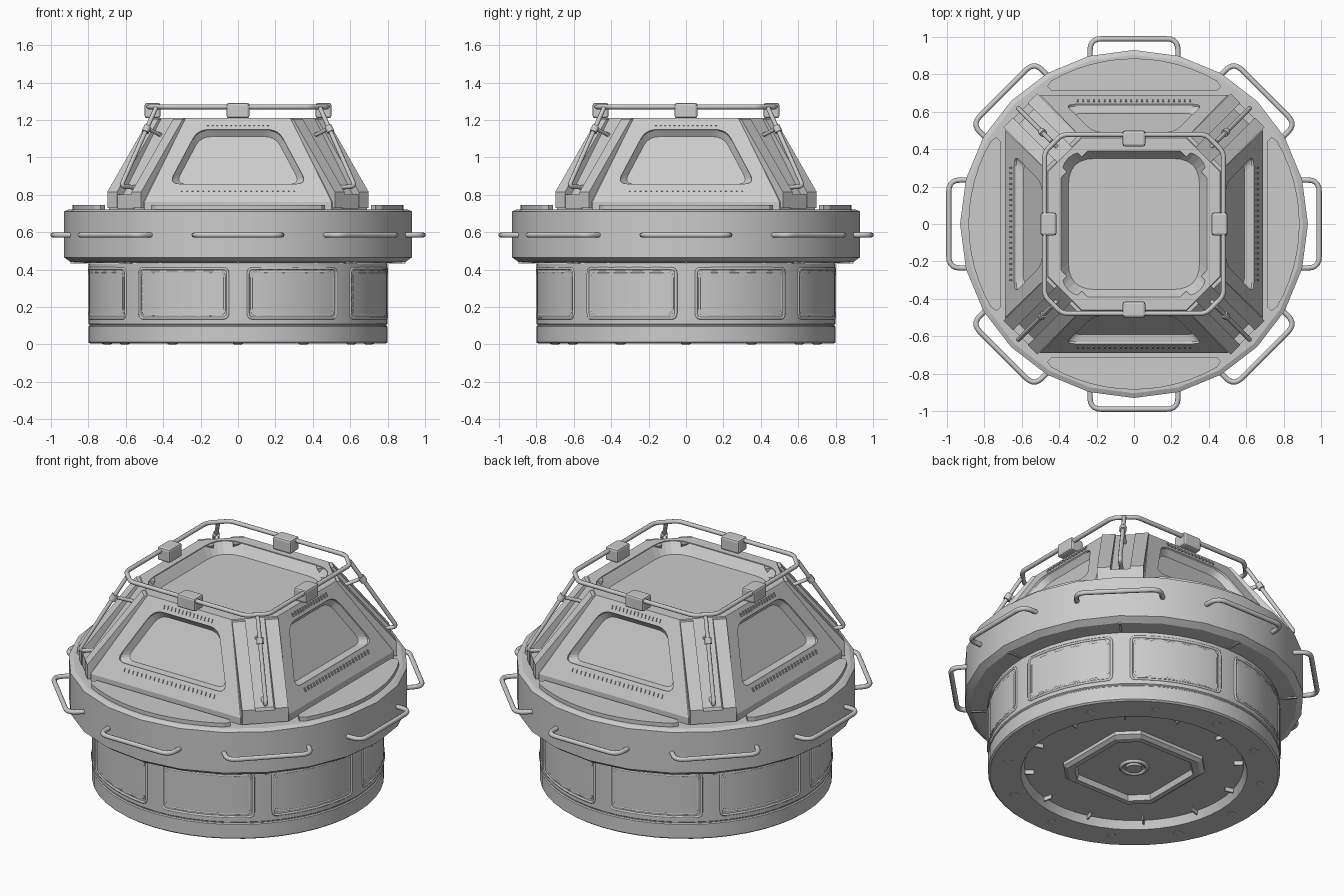
import bpy, bmesh
from math import sin, cos, pi, radians, sqrt
from mathutils import Vector, Matrix

if "Cube" in bpy.data.objects:
    bpy.data.objects.remove(bpy.data.objects["Cube"])


def spin(k, n):
    return Matrix.Rotation(2 * pi * k / n, 4, 'Z')


def loft(name, loops, M=Matrix(), smooth=None):
    """Skin equal-length closed loops and cap both ends."""
    bm = bmesh.new()
    rings = [[bm.verts.new(M @ Vector(p)) for p in l] for l in loops]
    n = len(rings[0])
    for a, b in zip(rings, rings[1:]):
        for i in range(n):
            j = (i + 1) % n
            bm.faces.new((a[i], a[j], b[j], b[i]))
    bm.faces.new(rings[0])
    bm.faces.new(rings[-1])
    bmesh.ops.recalc_face_normals(bm, faces=bm.faces)
    me = bpy.data.meshes.new(name)
    bm.to_mesh(me)
    bm.free()
    ob = bpy.data.objects.new(name, me)
    bpy.context.collection.objects.link(ob)
    if smooth:
        bpy.ops.object.select_all(action='DESELECT')
        bpy.context.view_layer.objects.active = ob
        ob.select_set(True)
        bpy.ops.object.shade_smooth_by_angle(angle=radians(smooth))
    return ob


def lathe(name, profile, n, M=Matrix(), smooth=30):
    return loft(name, [[(r * cos(2 * pi * i / n), r * sin(2 * pi * i / n), z)
                        for i in range(n)] for r, z in profile], M, smooth)


def at(pts, z):
    return [(p[0], p[1], z) for p in pts]


def fillet(pts, r, seg=5, closed=True):
    """Round the corners of a point list."""
    pts = [Vector(p) for p in pts]
    n, out = len(pts), []
    for i, p in enumerate(pts):
        if not closed and i in (0, n - 1):
            out.append(p)
            continue
        a = p + (pts[i - 1] - p).normalized() * r
        b = p + (pts[(i + 1) % n] - p).normalized() * r
        for s in range(seg + 1):
            t = s / seg
            out.append(a * (1 - t) ** 2 + p * 2 * t * (1 - t) + b * t * t)
    return out


def tube(name, pts, r, M=Matrix(), closed=False, res=2):
    cu = bpy.data.curves.new(name, 'CURVE')
    cu.dimensions = '3D'
    cu.bevel_depth, cu.bevel_resolution, cu.use_fill_caps = r, res, True
    sp = cu.splines.new('POLY')
    sp.points.add(len(pts) - 1)
    for q, p in zip(sp.points, pts):
        q.co = (*(M @ Vector(p)), 1)
    sp.use_cyclic_u = closed
    ob = bpy.data.objects.new(name, cu)
    bpy.context.collection.objects.link(ob)
    return ob


def box(name, c, s, M=Matrix(), bevel=0):
    x, y = s[0] / 2, s[1] / 2
    sq = [(c[0] - x, c[1] - y), (c[0] + x, c[1] - y), (c[0] + x, c[1] + y), (c[0] - x, c[1] + y)]
    ob = loft(name, [at(sq, c[2] - s[2] / 2), at(sq, c[2] + s[2] / 2)], M)
    if bevel:
        m = ob.modifiers.new('bevel', 'BEVEL')
        m.width, m.segments = bevel, 2
    return ob


def cut(ob, cutter):
    m = ob.modifiers.new('cut', 'BOOLEAN')
    m.object, m.operation, m.solver = cutter, 'DIFFERENCE', 'EXACT'
    bpy.context.view_layer.objects.active = ob
    bpy.ops.object.modifier_apply(modifier=m.name)
    bpy.data.objects.remove(cutter)


def octagon(a, b):
    return [(b, -a), (a, -b), (a, b), (b, a), (-b, a), (-a, b), (-a, -b), (-b, -a)]


def square(a):
    return [(-a, -a), (a, -a), (a, a), (-a, a)]


# base drum with recessed underside
lathe('base_drum', [(.60, .05), (.62, .004), (.79, .004), (.80, .012), (.80, .095), (.794, .1),
                    (.794, .105), (.80, .11), (.80, .43), (.79, .445)], 48)
# drum side panel frames
for k in range(8):
    mid = pi / 8 + k * pi / 4
    for w, z0, z1, r, d in ((.325, .14, .405, .797, .008), (.302, .158, .387, .794, .007)):
        rect = [(-w, z0), (0, z0), (w, z0), (w, z1), (0, z1), (-w, z1)]
        path = []
        loop = fillet(rect, .03, 4)
        for i, p in enumerate(loop):
            q = loop[(i + 1) % len(loop)]
            path += [p.lerp(q, t / 4) for t in range(4)] if (q - p).length > .1 else [p]
        tube('drum_panel_frame', [(r * cos(mid + p.x), r * sin(mid + p.x), p.y) for p in path],
             d, closed=True, res=1)
# underside bolts and small ribs
for k in range(12):
    lathe('base_bolt', [(.026, .02), (.026, .002), (.018, 0)], 12, spin(k, 12) @ Matrix.Translation((.7, 0, 0)))
    box('underside_rib', (.575, 0, .04), (.05, .008, .03), spin(k + .5, 12))
# underside hatch frame and central boss
hatch = loft('hatch_frame', [at(octagon(.32, .22), .06), at(octagon(.32, .22), .03), at(octagon(.30, .205), .015)])
cut(hatch, loft('hatch_cutter', [at(octagon(.26, .175), .045), at(octagon(.275, .185), 0)]))
tube('hatch_boss_ring', [(.07 * cos(i * pi / 12), .07 * sin(i * pi / 12), .042) for i in range(24)], .012, closed=True)
lathe('hatch_boss', [(.045, .05), (.045, .03), (.03, .03)], 24)

# wide collar
lathe('collar', [(.80, .435), (.895, .44), (.93, .465), (.93, .71), (.905, .722), (.89, .722)], 24, smooth=25)
for k in range(8):
    box('collar_under_rib', (.85, 0, .437), (.09, .012, .012), spin(k, 8))
# grab handles around the collar
grip = fillet([(.88, -.235, .585), (.99, -.235, .585), (.99, .235, .585), (.88, .235, .585)], .06, 5, False)
for k in range(8):
    tube('collar_handle', grip, .014, spin(k, 8))
# crescent deck plates
arc = [(.885 * sin(radians(a)), -.885 * cos(radians(a))) for a in range(-30, 31, 5)]
plate = arc + [(.465, -.735), (.44, -.71), (-.44, -.71), (-.465, -.735)]
for k in range(4):
    loft('deck_plate', [at(plate, .715), at(plate, .745)], spin(k, 4))

# cupola body
body = loft('cupola_body', [at(octagon(.69, .5), .72), at(octagon(.69, .5), .762), at(octagon(.46, .28), 1.21)])
# local frame of the sloped front face: x right, y up the slope, z outward
L = sqrt(.23 ** 2 + .448 ** 2)
up, nrm = Vector((0, .23, .448)) / L, Vector((0, -.448, .23)) / L
F = Matrix(((1, up.x, nrm.x, 0), (0, up.y, nrm.y, -.69), (0, up.z, nrm.z, .762), (0, 0, 0, 1)))


def trapezoid(w0, w1, v0, v1):
    return fillet([(-w0, v0), (w0, v0), (w1, v1), (-w1, v1)], .06)


for k in range(4):
    M = spin(k, 4) @ F
    # recessed windows
    outer, inner = trapezoid(.37, .215, .108, .435), trapezoid(.335, .20, .13, .415)
    cut(body, loft('window_cutter', [at(outer, .02), at(outer, -.012), at(inner, -.045)], M))
    # vent pegs above and below each window
    for count, half, v in ((14, .16, .466), (22, .30, .072)):
        for i in range(count):
            box('vent_peg', (half * (2 * i / (count - 1) - 1), v, .001), (.009, .022, .01), M)
# top hatch recess
rim, floor = fillet(square(.39), .15, 6), fillet(square(.35), .14, 6)
cut(body, loft('top_cutter', [at(rim, 1.25), at(rim, 1.205), at(floor, 1.15)]))

# corner posts, each a pair of ribs with a foot block and a rod
rib = [(.70, .73), (.86, .73), (.86, .815), (.545, 1.205), (.45, 1.205)]
for k in range(4):
    M = spin(k + .5, 4)
    for s in (-1, 1):
        loft('corner_rib', [[(u, s * t, z) for u, z in rib] for t in (.055, .128)], M)
    box('corner_foot', (.80, 0, .765), (.11, .12, .075), M)
    rod = fillet([(.78, 0, .84), (.885, 0, .845), (.62, 0, 1.265)], .03, 5, False)
    tube('corner_rod', rod, .012, M)
    tube('rod_bracket', [(.53, 0, 1.10), (.69, 0, 1.155)], .011, M)
    T = M @ Matrix.Translation((.692, 0, 1.15)) @ Matrix.Rotation(-.56, 4, 'Y')
    lathe('rod_collar', [(.02, -.018), (.02, .018)], 12, T)

# top guard rail and its clamps
tube('guard_rail', fillet(at(octagon(.478, .385), 1.27), .03, 4), .013, closed=True)
for k in range(4):
    box('rail_clamp', (0, -.457, 1.25), (.122, .085, .08), spin(k, 4), .012)
